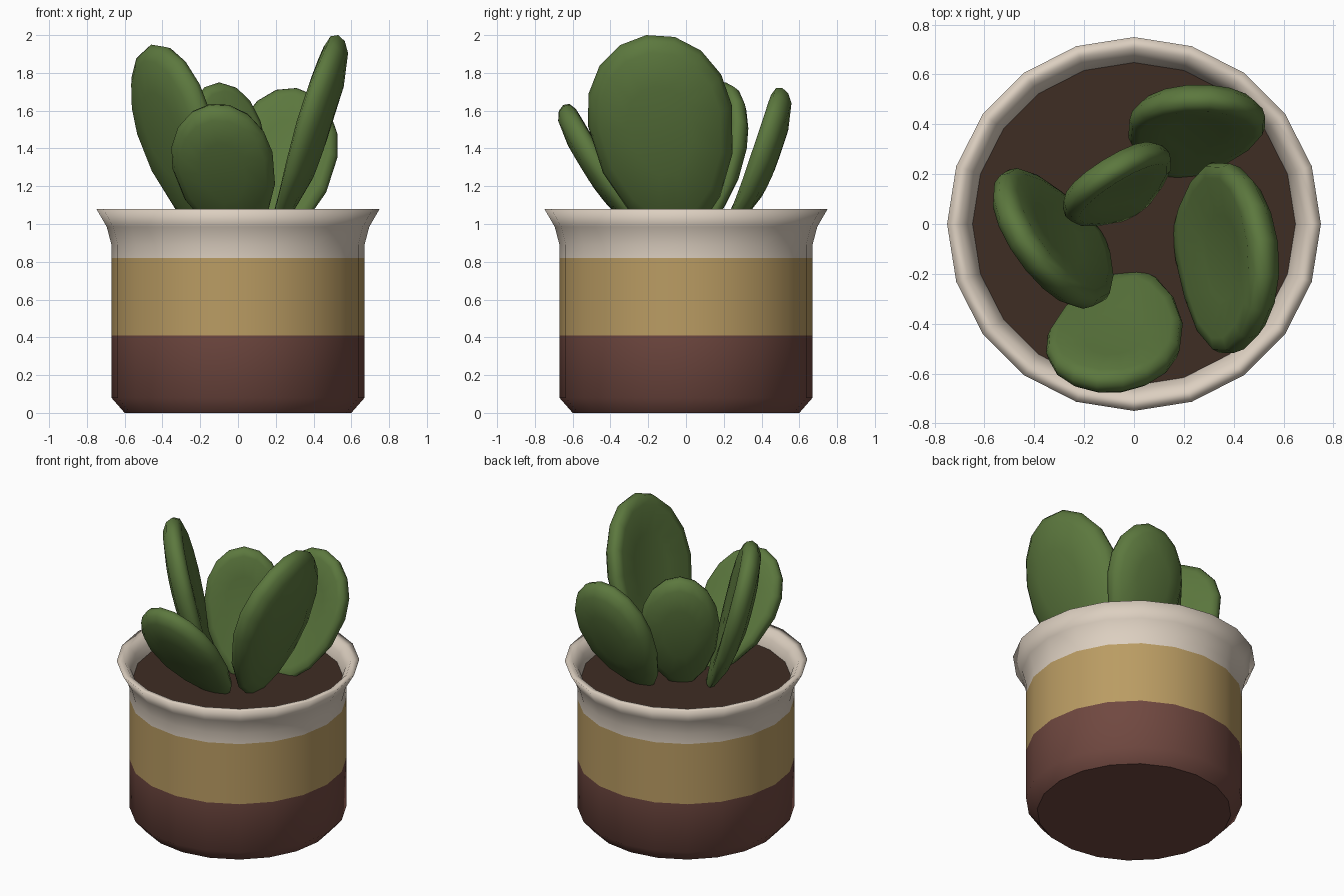
import bpy, bmesh, math
from mathutils import Vector

if "Cube" in bpy.data.objects:
    bpy.data.objects.remove(bpy.data.objects["Cube"])

SIDES = 20


def material(name, rgb):
    m = bpy.data.materials.new(name)
    lin = [((c / 255 + 0.055) / 1.055) ** 2.4 for c in rgb]
    m.diffuse_color = (*lin, 1)
    m.use_nodes = True
    m.node_tree.nodes["Principled BSDF"].inputs["Base Color"].default_value = m.diffuse_color
    return m


cream = material("cream_glaze", (220, 207, 192))
ochre = material("ochre_band", (186, 156, 99))
maroon = material("maroon_clay", (112, 72, 64))
soil_mat = material("soil_brown", (63, 45, 36))
green = material("leaf_green", (92, 120, 62))


def finish(bm, name, mats, angle):
    bmesh.ops.recalc_face_normals(bm, faces=bm.faces)
    me = bpy.data.meshes.new(name)
    bm.to_mesh(me)
    bm.free()
    ob = bpy.data.objects.new(name, me)
    bpy.context.collection.objects.link(ob)
    for m in mats:
        me.materials.append(m)
    bpy.ops.object.select_all(action='DESELECT')
    ob.select_set(True)
    bpy.context.view_layer.objects.active = ob
    bpy.ops.object.shade_smooth_by_angle(angle=math.radians(angle))
    return ob


def bridge(bm, a, b, index=0):
    n = len(a)
    for i in range(n):
        j = (i + 1) % n
        bm.faces.new((a[i], a[j], b[j], b[i])).material_index = index


def ring(bm, r, z):
    return [bm.verts.new((r * math.cos(math.tau * i / SIDES),
                          r * math.sin(math.tau * i / SIDES), z)) for i in range(SIDES)]


# Pot: lathed profile, outside from foot to rim, then down inside to below the soil
profile = [(0.60, 0), (0.67, 0.08), (0.67, 0.41), (0.67, 0.82), (0.67, 0.89),
           (0.695, 0.985), (0.75, 1.08), (0.70, 1.075), (0.665, 1.03), (0.645, 0.96), (0.64, 0.90)]
bm = bmesh.new()
rings = [ring(bm, r, z) for r, z in profile]
bm.faces.new(rings[0])
for k in range(len(rings) - 1):
    top = profile[k + 1][1]
    outside = k < 6
    band = 0 if outside and top < 0.42 else 1 if outside and top < 0.83 else 2
    bridge(bm, rings[k], rings[k + 1], band)
bm.faces.new(rings[-1]).material_index = 2
pot = finish(bm, "pot", [maroon, ochre, cream], 170)
# Only the foot edge stays sharp
for e in pot.data.edges:
    if all(pot.data.vertices[v].co.z < 0.01 for v in e.vertices):
        e.use_edge_sharp = True

# Soil: a flat disc inside the rim
bm = bmesh.new()
edge, low = ring(bm, 0.648, 0.97), ring(bm, 0.64, 0.93)
bm.faces.new(edge)
bridge(bm, edge, low)
bm.faces.new(low)
finish(bm, "soil", [soil_mat], 40)


def leaf(name, base, tip, across, width, thick, bow, cup):
    """Thick egg-shaped paddle, bowed outwards, its side edges cupped inwards."""
    base, tip = Vector(base), Vector(tip)
    axis = tip - base
    up = axis.normalized()
    w = Vector(across)
    w = (w - up * w.dot(up)).normalized()
    out = w.cross(up)
    if out.dot(Vector((axis.x, axis.y, 0))) < 0:
        out = -out
    n = 16
    bm = bmesh.new()

    def point(angle, scale, offset):
        c, s = math.cos(angle), math.sin(angle)
        t = 0.6 + (0.4 if c > 0 else 0.6) * c * scale
        u = scale * math.copysign(abs(s) ** (1.0 if c > 0 else 1.3), s)
        slim = 0.55 + 0.45 * min(1, t / 0.5)      # thinner towards the base
        shift = bow * 4 * t * (1 - t) - cup * u * u + offset * thick * slim
        return bm.verts.new(base + axis * t + w * (width / 2 * u) + out * shift)

    # Rings from the middle of one face, over the rounded edge, to the other face
    layers = [(0.45, 0.5), (0.84, 0.45), (0.96, 0.27), (1.0, 0),
              (0.96, -0.27), (0.84, -0.45), (0.45, -0.5)]
    loops = [[point(math.tau * i / n, sc, off) for i in range(n)] for sc, off in layers]
    for a, b in zip(loops, loops[1:]):
        bridge(bm, a, b)
    bm.faces.new(loops[0])
    bm.faces.new(loops[-1])
    finish(bm, name, [green], 60)


# Leaves
leaf("front_leaf", (0.02, -0.18, 0.92), (-0.15, -0.65, 1.63), (1, 0, 0), 0.54, 0.125, 0.05, 0.03)
leaf("right_leaf", (0.16, -0.03, 0.92), (0.53, -0.21, 2.0), (0, 1, 0), 0.77, 0.145, 0.065, 0.08)
leaf("left_leaf", (-0.13, -0.04, 0.92), (-0.46, -0.06, 1.95), (0.56, -0.83, 0), 0.65, 0.135, 0.05, 0.04)
leaf("middle_leaf", (0.01, 0.04, 0.92), (-0.10, 0.21, 1.75), (0.85, 0.53, 0), 0.49, 0.12, 0.055, 0.03)
leaf("back_leaf", (0.17, 0.18, 0.92), (0.31, 0.51, 1.72), (1, 0, 0), 0.55, 0.13, 0.07, 0.04)
